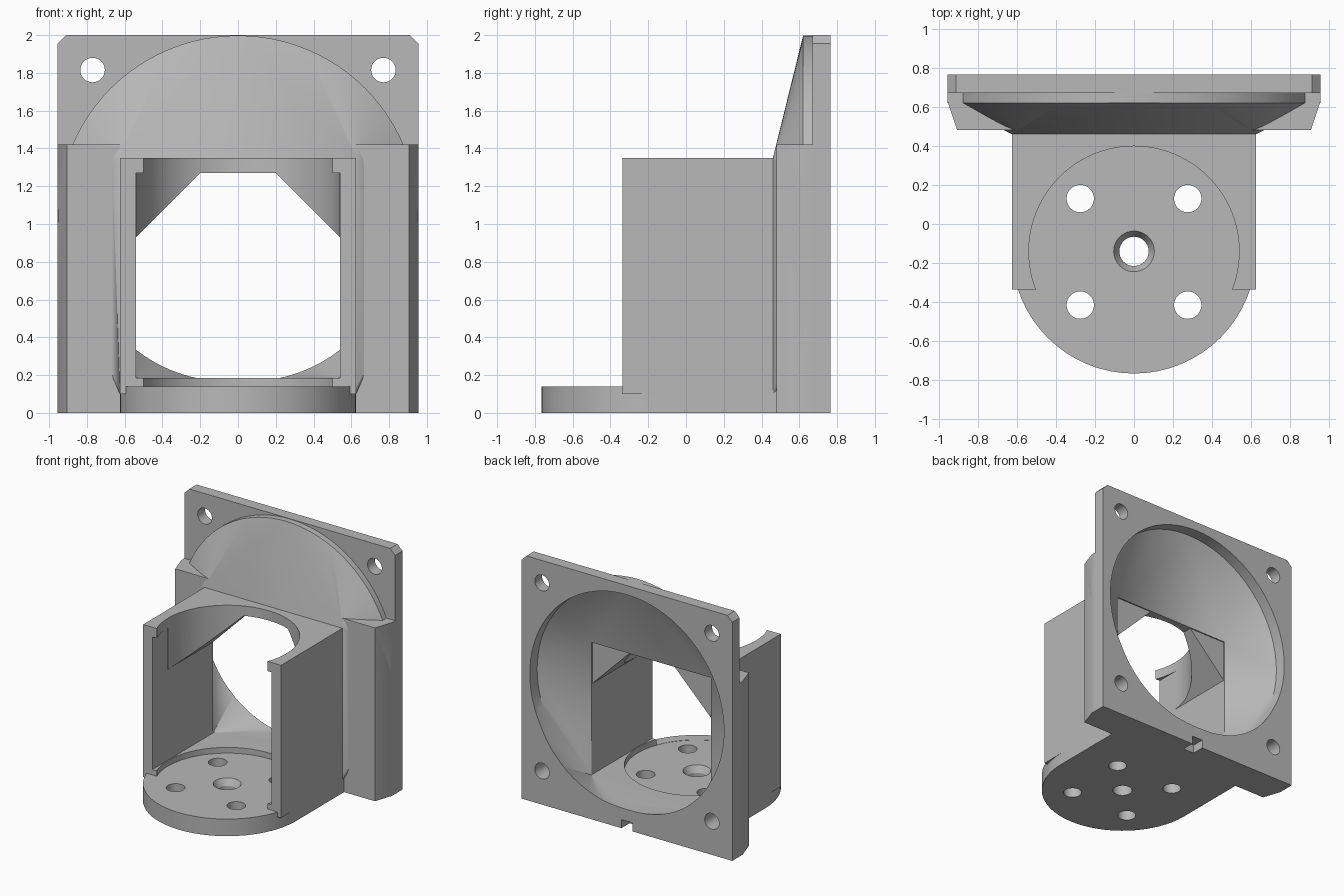
import bpy, bmesh
from math import sin, cos, pi, radians

if "Cube" in bpy.data.objects:
    bpy.data.objects.remove(bpy.data.objects["Cube"])

grey = bpy.data.materials.new("plain grey")
grey.use_nodes = True
colour = (0.48, 0.48, 0.48, 1)
grey.diffuse_color = colour
grey.node_tree.nodes["Principled BSDF"].inputs["Base Color"].default_value = colour


def hull(name, points):
    """Convex solid around a set of points."""
    bm = bmesh.new()
    for p in points:
        bm.verts.new(p)
    res = bmesh.ops.convex_hull(bm, input=bm.verts[:])
    loose = [v for v in bm.verts if not v.link_faces]
    bmesh.ops.delete(bm, geom=loose, context='VERTS')
    bmesh.ops.dissolve_limit(bm, angle_limit=radians(0.1), verts=bm.verts[:], edges=bm.edges[:])
    bmesh.ops.recalc_face_normals(bm, faces=bm.faces[:])
    mesh = bpy.data.meshes.new(name)
    bm.to_mesh(mesh)
    bm.free()
    mesh.materials.append(grey)
    ob = bpy.data.objects.new(name, mesh)
    bpy.context.collection.objects.link(ob)
    return ob


def box(name, x0, x1, y0, y1, z0, z1):
    return hull(name, [(x, y, z) for x in (x0, x1) for y in (y0, y1) for z in (z0, z1)])


def ring_z(x, y, z, r, n=64):
    return [(x + r * cos(2 * pi * i / n), y + r * sin(2 * pi * i / n), z) for i in range(n)]


def ring_y(x, y, z, r, n=96):
    return [(x + r * cos(2 * pi * i / n), y, z + r * sin(2 * pi * i / n)) for i in range(n)]


def rect_y(y, half, z0, z1):
    return [(x, y, z) for x in (-half, half) for z in (z0, z1)]


def combine(target, tool, operation):
    """Apply a boolean and discard the tool."""
    mod = target.modifiers.new("bool", 'BOOLEAN')
    mod.operation = operation
    mod.solver = 'EXACT'
    mod.object = tool
    bpy.context.view_layer.update()
    dg = bpy.context.evaluated_depsgraph_get()
    mesh = bpy.data.meshes.new_from_object(target.evaluated_get(dg))
    target.modifiers.clear()
    target.data = mesh
    bpy.data.objects.remove(tool)


def add(tool):
    combine(body, tool, 'UNION')


def cut(tool):
    combine(body, tool, 'DIFFERENCE')


CY = -0.14      # centre of the round base
CZ = 1.045      # centre of the round opening

# Round base running back to the plate
body = hull("duct_mount", ring_z(0, CY, 0, 0.625) + ring_z(0, CY, 0.14, 0.625)
            + [(x, 0.5, z) for x in (-0.625, 0.625) for z in (0, 0.14)])

# Square housing with an open front
add(box("housing", -0.625, 0.625, -0.335, 0.5, 0.1, 1.35))
cut(box("housing_cavity", -0.54, 0.54, -1, 0.47, 0.185, 1.27))

# Sloped gussets under the housing roof
for s in (-1, 1):
    add(hull("gusset", [(s * x, y, z) for y in (CY, 0.44)
                        for x, z in ((0.56, 0.91), (0.56, 1.3), (0.17, 1.3))]))

# Round bore through the roof and shallow floor recess
cut(hull("bore", ring_z(0, CY, 0.138, 0.538, 96) + ring_z(0, CY, 1.6, 0.538, 96)))

# Flared outer duct
add(hull("flare", rect_y(0.46, 0.625, 0.1, 1.35)
         + ring_y(0, 0.62, CZ, 0.953) + ring_y(0, 0.69, CZ, 0.953)))

# Thick lower block with tapered sides
add(hull("lower_block", [(s * x, y, z) for s in (-1, 1) for z in (0, 1.42)
                         for x, y in ((0.955, 0.72), (0.955, 0.63), (0.905, 0.48))]))

# Mounting plate with clipped top corners
add(hull("mounting_plate", [(s * x, y, z) for s in (-1, 1) for y in (0.67, 0.765)
                            for x, z in ((0.955, 0), (0.955, 1.955), (0.91, 2))]))

# Inner duct, blending square to round
cut(hull("inner_duct", rect_y(0.45, 0.54, 0.185, 1.27)
         + ring_y(0, 0.67, CZ, 0.88) + ring_y(0, 0.8, CZ, 0.88)))

# Plate screw holes: through at the top, blind at the bottom
for s in (-1, 1):
    for z, y0 in ((1.815, 0.5), (0.275, 0.54)):
        cut(hull("plate_hole", ring_y(s * 0.77, y0, z, 0.065, 32)
                 + ring_y(s * 0.77, 0.9, z, 0.065, 32)))

# Base screw holes
for x in (-0.275, 0.275):
    for y in (0.13, -0.415):
        cut(hull("base_hole", ring_z(x, y, -0.1, 0.07, 32) + ring_z(x, y, 0.3, 0.07, 32)))

# Countersunk centre hole
cut(hull("centre_hole", ring_z(0, CY, -0.1, 0.075, 32) + ring_z(0, CY, 0.3, 0.075, 32)))
cut(hull("countersink", ring_z(0, CY, 0.08, 0.072, 32) + ring_z(0, CY, 0.145, 0.108, 32)))

# Small notch in the bottom edge of the plate
cut(box("notch", -0.05, 0.05, 0.66, 0.9, -0.1, 0.07))

bpy.ops.object.select_all(action='DESELECT')
body.select_set(True)
bpy.context.view_layer.objects.active = body
bpy.ops.object.shade_smooth_by_angle(angle=radians(25))
